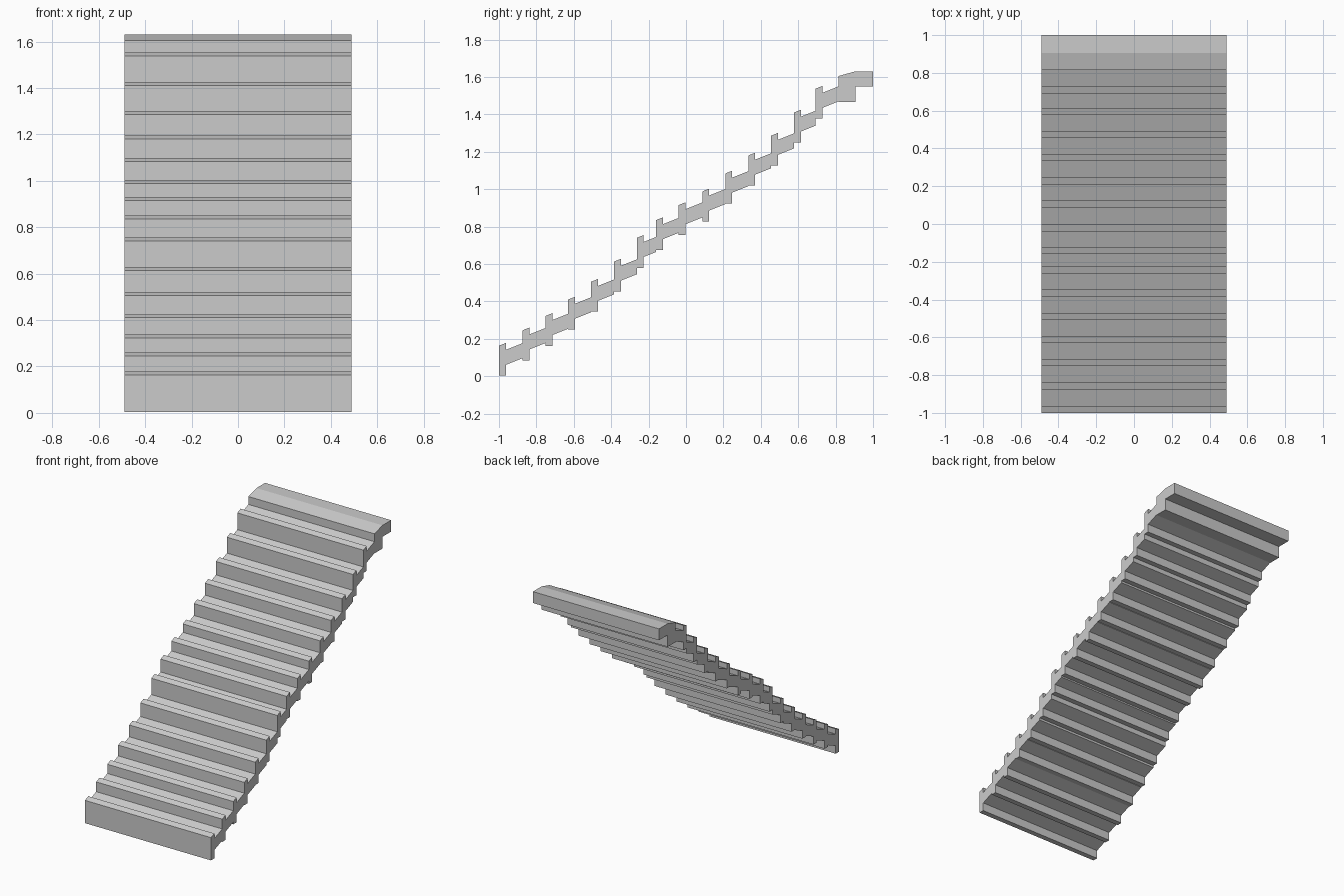
import bpy, bmesh

if "Cube" in bpy.data.objects:
    bpy.data.objects.remove(bpy.data.objects["Cube"])

HALF_W = 0.49
LIP, DROP, THICK, RISER, SLOPE = 0.037, 0.037, 0.08, 0.16, 0.4

# riser front y and lip front z of each regular step
steps = [(-1, .163), (-.875, .245), (-.752, .322), (-.63, .41), (-.508, .505),
         (-.385, .613), (-.263, .74), (-.16, .835), (-.04, .915), (.087, .988),
         (.21, 1.084), (.333, 1.18), (.455, 1.286), (.577, 1.41), (.692, 1.537)]
top_y, top_z = .815, 1.605

# side profile: raised lip and sloping tread above, riser foot and tread underside below
upper, lower = [], []
for i, (y, z) in enumerate(steps):
    next_y = steps[i + 1][0] if i + 1 < len(steps) else top_y
    tread = z + .015 - DROP
    tread_end = tread + SLOPE * (next_y - y - LIP)
    foot = max(z - RISER, 0)
    upper += [(y, z), (y + LIP, z + .015), (y + LIP, tread), (next_y, tread_end)]
    lower += [(y, foot), (y + LIP, foot), (y + LIP, tread - THICK),
              (next_y, tread_end - THICK)]

# top landing
upper += [(top_y, top_z), (.905, 1.63), (1, 1.63)]
lower += [(top_y, 1.467), (.905, 1.467), (.905, 1.55), (1, 1.55)]

# extrude the profile across the width
bm = bmesh.new()
face = bm.faces.new([bm.verts.new((-HALF_W, y, z)) for y, z in lower + upper[::-1]])
result = bmesh.ops.extrude_face_region(bm, geom=[face])
for v in result["geom"]:
    if isinstance(v, bmesh.types.BMVert):
        v.co.x = HALF_W
bmesh.ops.recalc_face_normals(bm, faces=bm.faces)
mesh = bpy.data.meshes.new("stair_flight")
bm.to_mesh(mesh)
bm.free()
bpy.context.collection.objects.link(bpy.data.objects.new("stair_flight", mesh))
